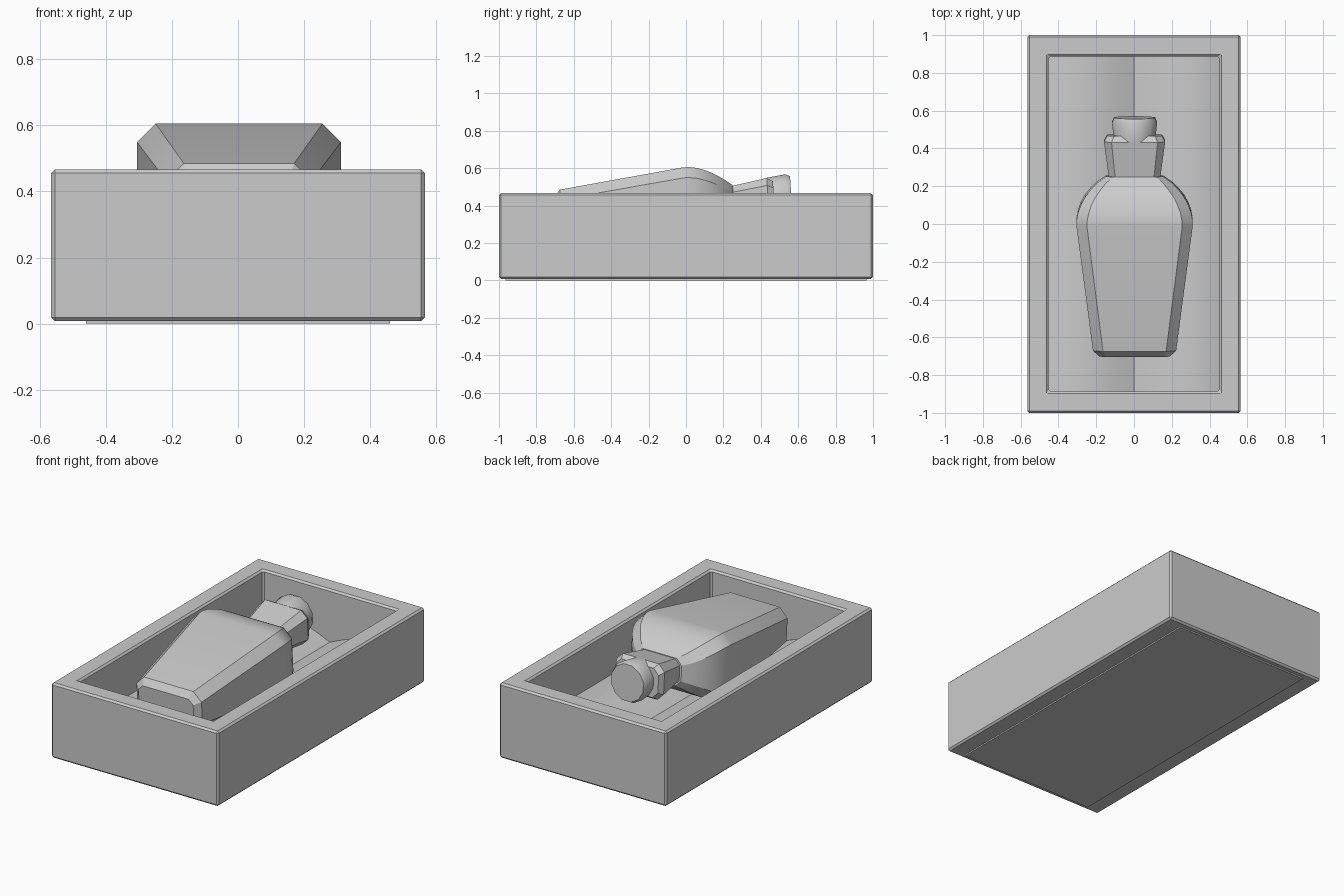
import bpy, bmesh, math
from mathutils import Matrix, Vector

if "Cube" in bpy.data.objects:
    bpy.data.objects.remove(bpy.data.objects["Cube"])


def make_object(name, bm, smooth=None):
    bmesh.ops.recalc_face_normals(bm, faces=bm.faces[:])
    mesh = bpy.data.meshes.new(name)
    bm.to_mesh(mesh)
    bm.free()
    obj = bpy.data.objects.new(name, mesh)
    bpy.context.collection.objects.link(obj)
    if smooth:
        bpy.ops.object.select_all(action='DESELECT')
        obj.select_set(True)
        bpy.context.view_layer.objects.active = obj
        bpy.ops.object.shade_smooth_by_angle(angle=math.radians(smooth))
    return obj


def block(bm, sx, sy, z0, z1):
    m = Matrix.Translation((0, 0, (z0 + z1) / 2)) @ Matrix.Diagonal((sx, sy, z1 - z0, 1))
    bmesh.ops.create_cube(bm, size=1, matrix=m)


def loft(bm, rings):
    """Skin equal-length closed rings and cap both ends."""
    loops = [[bm.verts.new(p) for p in ring] for ring in rings]
    n = len(loops[0])
    for a, b in zip(loops, loops[1:]):
        for i in range(n):
            j = (i + 1) % n
            bm.faces.new((a[i], a[j], b[j], b[i]))
    bm.faces.new(loops[0])
    bm.faces.new(loops[-1])


def octagon(y, w, d, c):
    """Chamfered rectangle standing across the y axis."""
    return [Vector(p) for p in (
        (w, y, d - c), (w - c, y, d), (c - w, y, d), (-w, y, d - c),
        (-w, y, c - d), (c - w, y, -d), (w - c, y, -d), (w, y, c - d))]


def circle(y, r, n=12):
    return [Vector((r * math.cos(2 * math.pi * (i + .5) / n), y,
                    r * math.sin(2 * math.pi * (i + .5) / n))) for i in range(n)]


# open box with thick walls and softened edges
bm = bmesh.new()
block(bm, 1.13, 2.0, 0.008, 0.467)
bm.normal_update()
top = max(bm.faces, key=lambda f: f.calc_center_median().z)
bmesh.ops.inset_region(bm, faces=[top], thickness=0.113, use_even_offset=True)
walls = bmesh.ops.extrude_face_region(bm, geom=[top])
bmesh.ops.translate(bm, vec=(0, 0, -0.40),
                    verts=[v for v in walls['geom'] if isinstance(v, bmesh.types.BMVert)])
if top.is_valid:
    bmesh.ops.delete(bm, geom=[top], context='FACES_ONLY')
box = make_object("box", bm)
bev = box.modifiers.new("edge_bevel", 'BEVEL')
bev.width = 0.011
bev.segments = 1

# thin panel under the box
bm = bmesh.new()
block(bm, 0.92, 1.93, 0.0, 0.03)
make_object("bottom_panel", bm)

# padded lining: two soft humps meeting in a centre crease
bm = bmesh.new()
half = 0.458
profile = [(half * i / 16, 0.145 + 0.08 * abs(math.sin(.8 * math.pi * i / 16)))
           for i in range(-16, 17)] + [(half, 0.06), (-half, 0.06)]
loft(bm, [[(x, y, z) for x, z in profile] for y in (-0.893, 0.893)])
make_object("padded_lining", bm, 35)

# the bottle lies along y with its neck slightly raised
tilt = Matrix.Translation((0.003, 0, 0.41)) @ Matrix.Rotation(math.radians(4), 4, 'X')


def bottle_part(name, rings, smooth):
    bm = bmesh.new()
    loft(bm, [[tilt @ p for p in ring] for ring in rings])
    return make_object(name, bm, smooth)


# tapered body: y, half width, half depth, chamfer
body = [(-.70, .185, .085, .03), (-.668, .220, .122, .053), (0, .308, .195, .056),
        (.03, .307, .194, .056), (.07, .299, .187, .056), (.11, .284, .173, .055),
        (.15, .262, .155, .053), (.19, .230, .130, .05), (.22, .200, .110, .045),
        (.255, .150, .082, .035)]
bottle_part("bottle_body", [octagon(*s) for s in body], 25)

# flared neck with bevelled lip
neck = [(.235, .134, .075, .033), (.44, .162, .107, .04), (.472, .145, .088, .036)]
bottle_part("bottle_neck", [octagon(*s) for s in neck], None)

# faceted round stopper with bevelled end
stopper = [(.44, .112), (.54, .124), (.565, .112)]
bottle_part("stopper", [circle(*s) for s in stopper], 35)
